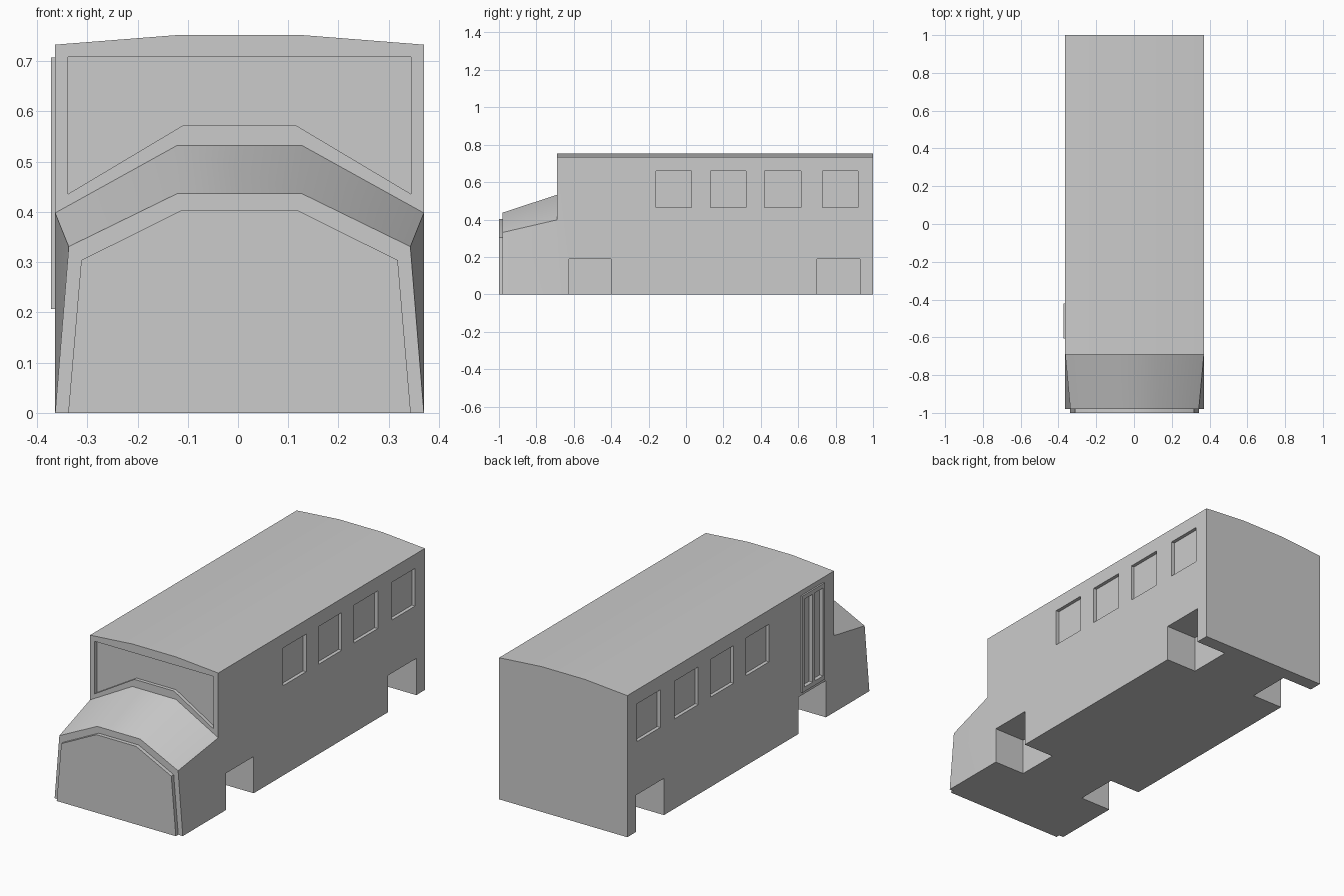
import bpy, bmesh, math

if "Cube" in bpy.data.objects:
    bpy.data.objects.remove(bpy.data.objects["Cube"])

CX = 0.003      # body sits slightly right because the door stands proud on the left
W = 0.367       # half width


def new_object(name, bm):
    bmesh.ops.recalc_face_normals(bm, faces=bm.faces[:])
    mesh = bpy.data.meshes.new(name)
    bm.to_mesh(mesh)
    bm.free()
    obj = bpy.data.objects.new(name, mesh)
    bpy.context.collection.objects.link(obj)
    return obj


def ring(bm, half, y):
    """Symmetric outline at one y, from three left-hand (x, z) points."""
    pts = [(-x, z) for x, z in half] + [(x, z) for x, z in reversed(half)]
    return [bm.verts.new((x + CX, y, z)) for x, z in pts]


def loft(bm, a, b, closed=False):
    n = len(a)
    for i in range(n if closed else n - 1):
        j = (i + 1) % n
        bm.faces.new((a[i], a[j], b[j], b[i]))


def box(bm, x0, x1, y0, y1, z0, z1):
    vs = bmesh.ops.create_cube(bm, size=1)["verts"]
    for v in vs:
        v.co.x = CX + (x0 + x1) / 2 + v.co.x * (x1 - x0)
        v.co.y = (y0 + y1) / 2 + v.co.y * (y1 - y0)
        v.co.z = (z0 + z1) / 2 + v.co.z * (z1 - z0)


def cut(obj, cutter):
    mod = obj.modifiers.new("cut", 'BOOLEAN')
    mod.operation = 'DIFFERENCE'
    mod.solver = 'EXACT'
    mod.object = cutter
    bpy.ops.object.select_all(action='DESELECT')
    bpy.context.view_layer.objects.active = obj
    obj.select_set(True)
    bpy.ops.object.modifier_apply(modifier=mod.name)
    bpy.ops.object.shade_smooth_by_angle(angle=math.radians(31))


# Bus shell: cabin, bonnet and raised grille plate as one closed skin
bm = bmesh.new()
cabin = [(W, 0), (W, 0.733), (0.125, 0.752)]
back = ring(bm, cabin, 1.0)
front = ring(bm, cabin, -0.69)
hood = [front[0]] + ring(bm, [(W, 0.398), (0.125, 0.532)], -0.69) + [front[5]]
nose = ring(bm, [(W, 0), (0.34, 0.331), (0.123, 0.437)], -0.98)
grille_outline = [(0.341, 0), (0.315, 0.304), (0.114, 0.404)]
grille = ring(bm, grille_outline, -0.98)
plate = ring(bm, grille_outline, -1.0)

bm.faces.new(back)
loft(bm, back[1:5], front[1:5])                                    # roof
bm.faces.new((back[0], back[1], front[1], hood[1], front[0]))      # left side
bm.faces.new((back[5], back[4], front[4], hood[4], front[5]))      # right side
bm.faces.new(front[1:5] + hood[4:0:-1])                            # windscreen wall
loft(bm, hood, nose)                                               # bonnet
loft(bm, nose, grille)                                             # nose rim
loft(bm, grille, plate, closed=True)                               # grille edge
bm.faces.new(plate)
bm.faces.new((back[0], back[5], front[5], nose[5], grille[5],
              grille[0], nose[0], front[0]))                       # underside
body = new_object("bus_body", bm)

# Door frame standing proud of the left side
bm = bmesh.new()
box(bm, -0.375, -0.362, -0.605, -0.42, 0.207, 0.707)
door = new_object("door_frame", bm)

# Cutter for wheel arches, windows, windscreen and door panels
bm = bmesh.new()
for s in (-1, 1):
    for y0, y1 in ((-0.625, -0.40), (0.70, 0.93)):
        a, b = sorted((s * 0.19, s * 0.45))
        box(bm, a, b, y0, y1, -0.1, 0.19)
    for y0, y1 in ((-0.16, 0.03), (0.13, 0.32), (0.42, 0.615), (0.73, 0.92)):
        a, b = sorted((s * (W - 0.018), s * 0.45))
        box(bm, a, b, y0, y1, 0.465, 0.66)
for y0, y1 in ((-0.505, -0.44), (-0.59, -0.525)):
    box(bm, -0.45, -0.355, y0, y1, 0.23, 0.685)
screen = [(0.341, 0.708), (0.341, 0.436), (0.113, 0.572)]
inner, outer = ring(bm, screen, -0.672), ring(bm, screen, -0.75)
loft(bm, inner, outer, closed=True)
bm.faces.new(inner)
bm.faces.new(outer)
cutter = new_object("opening_cutter", bm)
cutter.hide_render = True

for obj in (body, door):
    cut(obj, cutter)
bpy.data.objects.remove(cutter)
